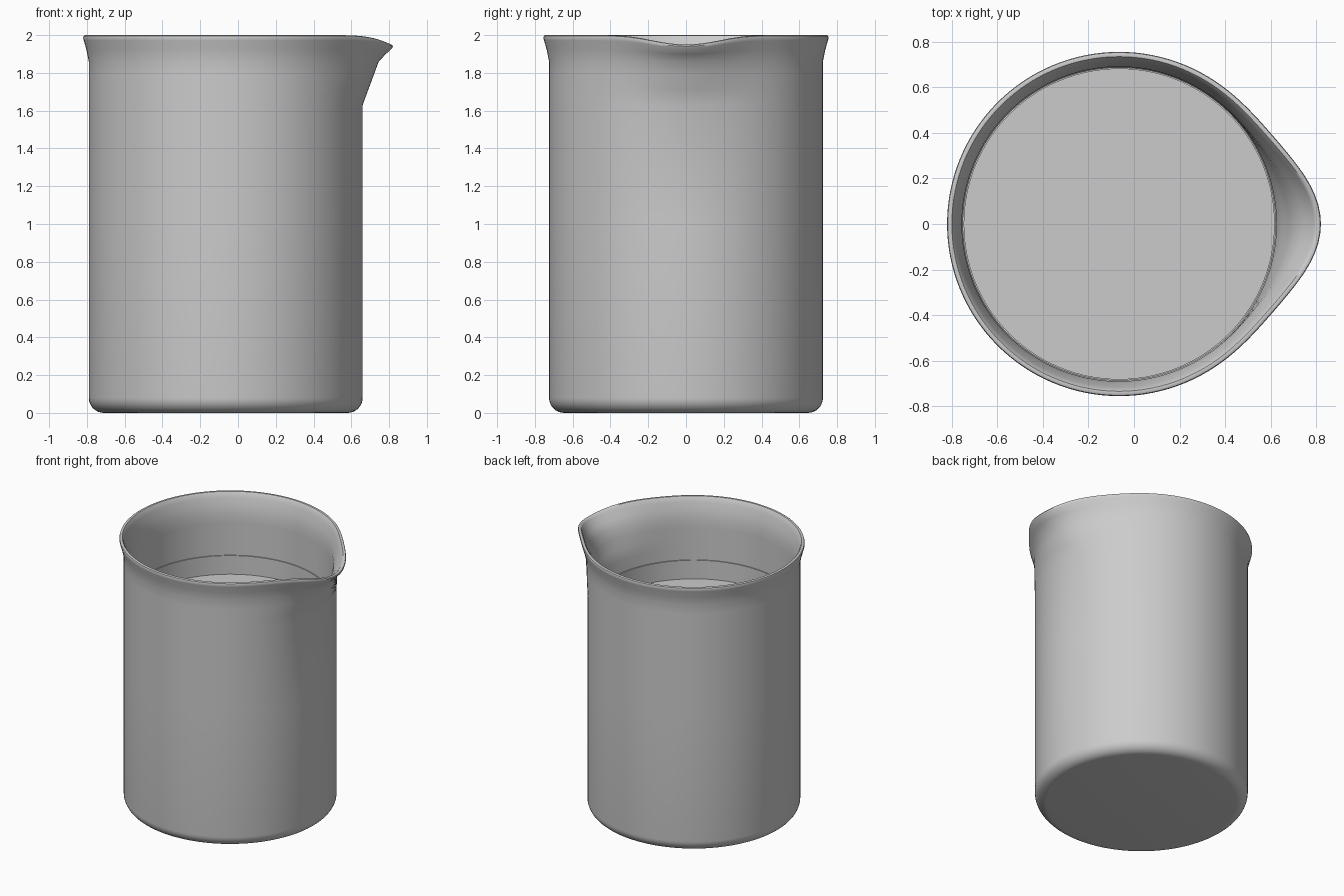
import bpy, bmesh, math

if "Cube" in bpy.data.objects:
    bpy.data.objects.remove(bpy.data.objects["Cube"])

CX = -0.065      # axis of the round body
SEG = 128


def spout(r, z, a):
    """Push a rim point outwards and down near angle 0."""
    bump = math.exp(-0.5 * (a / math.radians(16)) ** 2)
    if z <= 1.63:
        extra = 0.0
    elif z <= 1.86:
        extra = 0.085 * (z - 1.63) / 0.23
    else:
        extra = 0.085 + 0.045 * min(1, (z - 1.86) / 0.11)
    dip = 0.05 * max(0, (z - 1.86) / 0.14)
    return r + extra * bump, z - dip * bump ** 2


def lathe(name, profile, shape=None):
    """Revolve a profile whose first and last points lie on the axis."""
    bm = bmesh.new()
    rings = []
    for r, z in profile:
        if r == 0:
            rings.append([bm.verts.new((CX, 0, z))] * SEG)
            continue
        ring = []
        for i in range(SEG):
            a = 2 * math.pi * i / SEG
            if a > math.pi:
                a -= 2 * math.pi
            rr, zz = shape(r, z, a) if shape else (r, z)
            ring.append(bm.verts.new((CX + rr * math.cos(a), rr * math.sin(a), zz)))
        rings.append(ring)
    for lo, hi in zip(rings, rings[1:]):
        for i in range(SEG):
            j = (i + 1) % SEG
            corners = list(dict.fromkeys((lo[i], lo[j], hi[j], hi[i])))
            bm.faces.new(corners)
    bmesh.ops.recalc_face_normals(bm, faces=bm.faces[:])
    mesh = bpy.data.meshes.new(name)
    bm.to_mesh(mesh)
    bm.free()
    ob = bpy.data.objects.new(name, mesh)
    bpy.context.collection.objects.link(ob)
    bpy.ops.object.select_all(action='DESELECT')
    ob.select_set(True)
    bpy.context.view_layer.objects.active = ob
    bpy.ops.object.shade_smooth_by_angle(angle=math.radians(40))
    return ob


# Beaker: rounded foot, straight wall, flared lip, inner wall and floor
foot = [(0.645 + 0.08 * math.sin(t), 0.08 - 0.08 * math.cos(t))
        for t in (math.pi / 2 * k / 8 for k in range(9))]
outer = [(0.725, 1.0), (0.725, 1.63), (0.725, 1.71), (0.725, 1.79), (0.725, 1.86),
         (0.737, 1.92), (0.751, 1.97)]
lip = [(0.755, 1.985), (0.752, 1.996), (0.744, 2.0), (0.734, 1.998), (0.725, 1.985)]
inner = [(0.716, 1.96), (0.702, 1.91), (0.69, 1.85), (0.69, 1.78), (0.69, 1.7),
         (0.69, 1.63), (0.69, 1.0), (0.69, 0.1), (0.66, 0.05), (0, 0.05)]
lathe("beaker", [(0, 0)] + foot + outer + lip + inner, spout)

# Liquid: fills the beaker, thin edge standing above the flat surface
lathe("liquid", [(0, 0.06), (0.65, 0.06), (0.687, 0.11), (0.687, 1.54),
                 (0.68, 1.54), (0.68, 1.4), (0, 1.4)])
